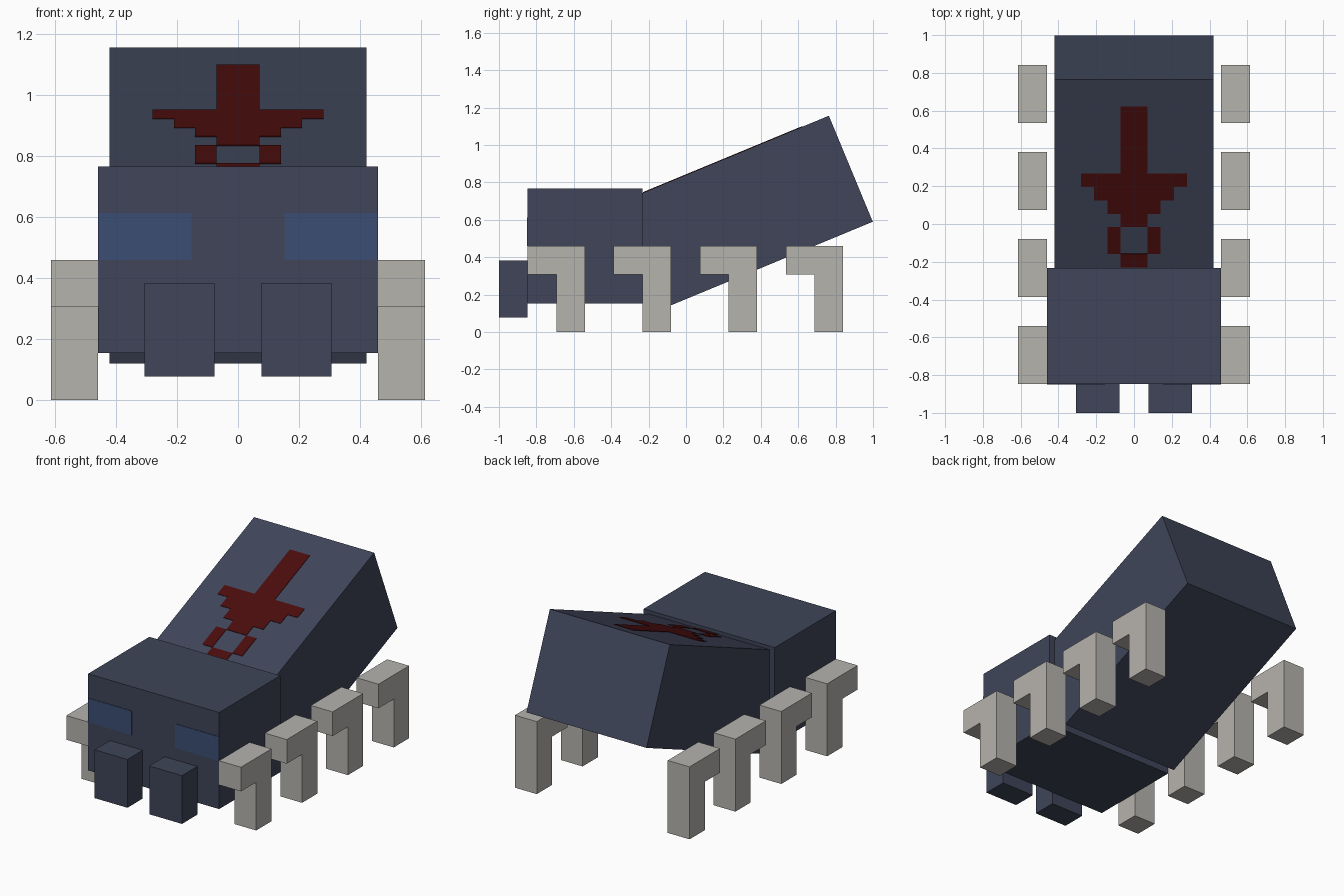
import bpy, bmesh, math
from mathutils import Matrix, Vector

U = 2 / 26.08          # one block unit
TILT = math.radians(22.5)
PLATE = 0.003

cube = bpy.data.objects.get("Cube")
if cube:
    bpy.data.objects.remove(cube, do_unlink=True)


def material(name, rgb):
    m = bpy.data.materials.new(name)
    m.use_nodes = True
    m.diffuse_color = (*rgb, 1)
    bsdf = m.node_tree.nodes["Principled BSDF"]
    bsdf.inputs["Base Color"].default_value = (*rgb, 1)
    bsdf.inputs["Roughness"].default_value = 0.9
    return m


SLATE = material("slate blue", (0.050, 0.060, 0.100))
BONE = material("bone grey", (0.468, 0.451, 0.423))
RED = material("dark red", (0.069, 0.004, 0.004))
EYE = material("eye blue", (0.045, 0.074, 0.175))


def finish(name, bm, mat, matrix=None):
    bmesh.ops.recalc_face_normals(bm, faces=bm.faces)
    mesh = bpy.data.meshes.new(name)
    bm.to_mesh(mesh)
    bm.free()
    mesh.materials.append(mat)
    obj = bpy.data.objects.new(name, mesh)
    bpy.context.collection.objects.link(obj)
    if matrix:
        obj.matrix_world = matrix
    return obj


def boxes(name, spans, mat, matrix=None):
    """One object from boxes, each given as (low corner, high corner)."""
    bm = bmesh.new()
    for low, high in spans:
        low, high = Vector(low), Vector(high)
        place = Matrix.Translation((low + high) / 2) @ Matrix.Diagonal((*(high - low), 1))
        bmesh.ops.create_cube(bm, size=1, matrix=place)
    return finish(name, bm, mat, matrix)


def prism(name, profile, x0, x1, mat):
    """Extrude a (y, z) profile along x."""
    bm = bmesh.new()
    face = bm.faces.new([bm.verts.new((x0, y, z)) for y, z in profile])
    new = bmesh.ops.extrude_face_region(bm, geom=[face])["geom"]
    bmesh.ops.translate(bm, vec=(x1 - x0, 0, 0),
                        verts=[v for v in new if isinstance(v, bmesh.types.BMVert)])
    return finish(name, bm, mat)


# Head
front = -1 + 2 * U
boxes("head", [((-6 * U, front, 2 * U), (6 * U, front + 8 * U, 10 * U))], SLATE)

# Abdomen, tilted up toward the back around its lower front edge
tilt = Matrix.Translation((0, -0.135, 0.12)) @ Matrix.Rotation(TILT, 4, "X")
half = 5.5 * U
boxes("abdomen", [((-half, 0, 0), (half, 16 * U, 8 * U))], SLATE, tilt)

# Stepped marking on the abdomen: (x from, x to, row from, row to) in cells
cell = half / 6
marks = [(-1, 1, 9, 14), (-1, 1, 2, 3), (-2, -1, 3, 5), (1, 2, 3, 5)]
marks += [(-w, w, w + 4, w + 5) for w in range(1, 5)]
boxes("back_marking",
      [((a * cell, r * U, 8 * U - PLATE), (b * cell, s * U, 8 * U + PLATE))
       for a, b, r, s in marks], RED, tilt)

# Paired parts
for side, label in ((1, "left"), (-1, "right")):
    x = sorted((side * 2 * U, side * 6 * U))
    boxes(f"{label}_eye", [((x[0], front - PLATE, 6 * U), (x[1], front + PLATE, 8 * U))], EYE)

    x = sorted((side * U, side * 4 * U))
    boxes(f"{label}_fang", [((x[0], -1, U), (x[1], front, 5 * U))], SLATE)

    # Bent legs: a forward bar on top of a straight drop
    for i in range(4):
        y = front + 6 * U * i
        bent = [(0, 4), (0, 6), (4, 6), (4, 0), (2, 0), (2, 4)]
        prism(f"{label}_leg_{i + 1}", [(y + a * U, b * U) for a, b in bent],
              side * 6 * U, side * 8 * U, BONE)
